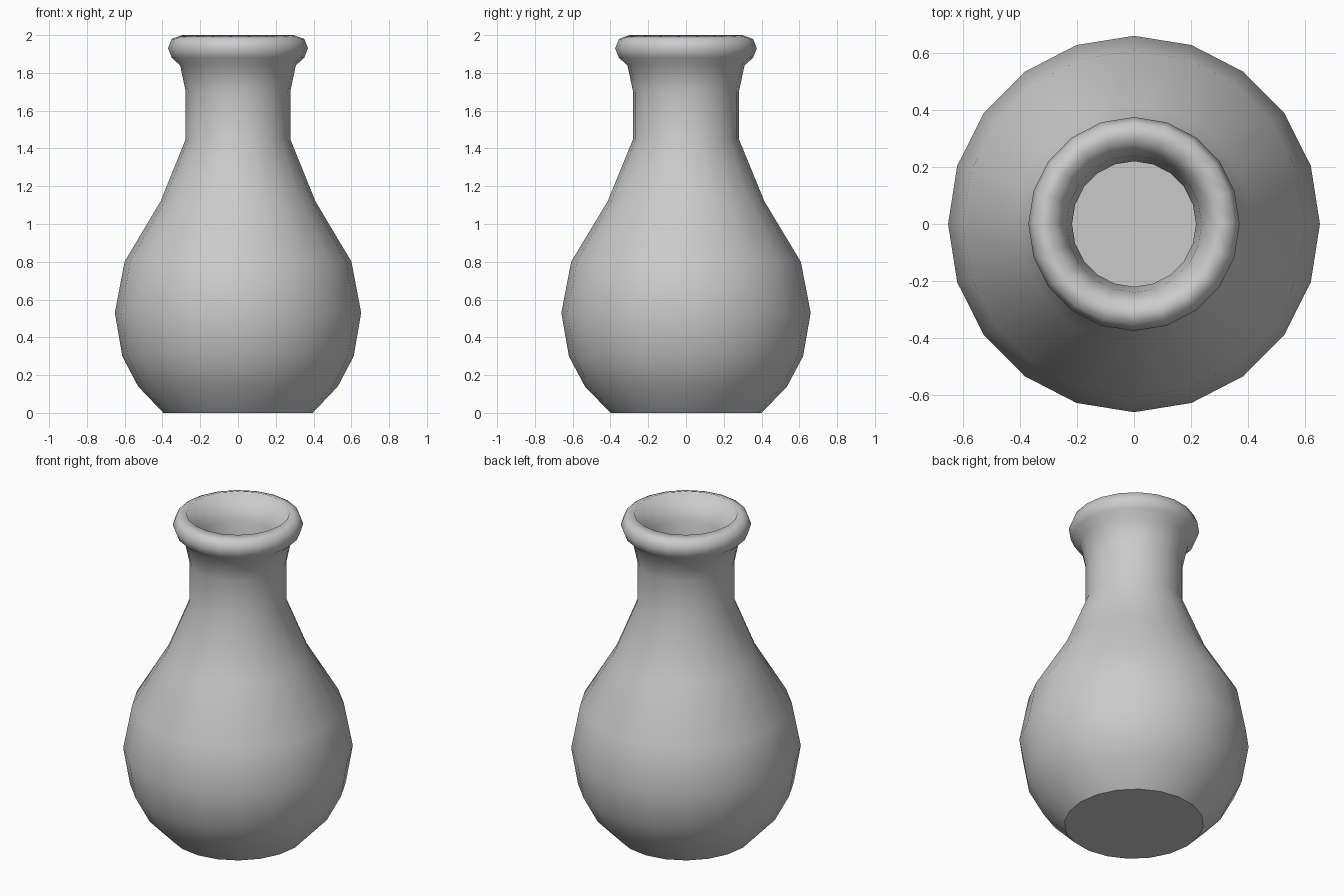
import bpy, bmesh, math

if "Cube" in bpy.data.objects:
    bpy.data.objects.remove(bpy.data.objects["Cube"])

SIDES = 20

# one closed profile (radius, height): outer wall, rolled rim, then inner wall
PROFILE = [
    (0.40, 0.00), (0.535, 0.14), (0.62, 0.30), (0.66, 0.53), (0.608, 0.80),
    (0.415, 1.12), (0.28, 1.45), (0.28, 1.70), (0.31, 1.84), (0.355, 1.88),
    (0.375, 1.93), (0.355, 1.98), (0.297, 2.00),
    (0.24, 1.84), (0.22, 1.70), (0.22, 1.45), (0.355, 1.11), (0.55, 0.78),
    (0.60, 0.53), (0.56, 0.32), (0.49, 0.18), (0.38, 0.06),
]

clay = bpy.data.materials.new("grey_clay")
clay.diffuse_color = (0.6, 0.6, 0.6, 1)
clay.use_nodes = True
clay.node_tree.nodes["Principled BSDF"].inputs["Base Color"].default_value = clay.diffuse_color


def lathe(name, profile):
    bm = bmesh.new()
    rings = []
    for r, z in profile:
        ring = []
        for i in range(SIDES):
            a = 2 * math.pi * i / SIDES
            ring.append(bm.verts.new((0.988 * r * math.cos(a), r * math.sin(a), z)))
        rings.append(ring)
    for lo, hi in zip(rings, rings[1:]):
        for i in range(SIDES):
            j = (i + 1) % SIDES
            bm.faces.new((lo[i], lo[j], hi[j], hi[i]))
    # underside and inner floor
    caps = [bm.faces.new(rings[0][::-1]), bm.faces.new(rings[-1])]
    for f in bm.faces:
        f.smooth = f not in caps
    for f in caps:
        for e in f.edges:
            e.smooth = False
    mesh = bpy.data.meshes.new(name)
    bm.to_mesh(mesh)
    bm.free()
    mesh.materials.append(clay)
    obj = bpy.data.objects.new(name, mesh)
    bpy.context.collection.objects.link(obj)
    return obj


# vase
lathe("vase", PROFILE)
